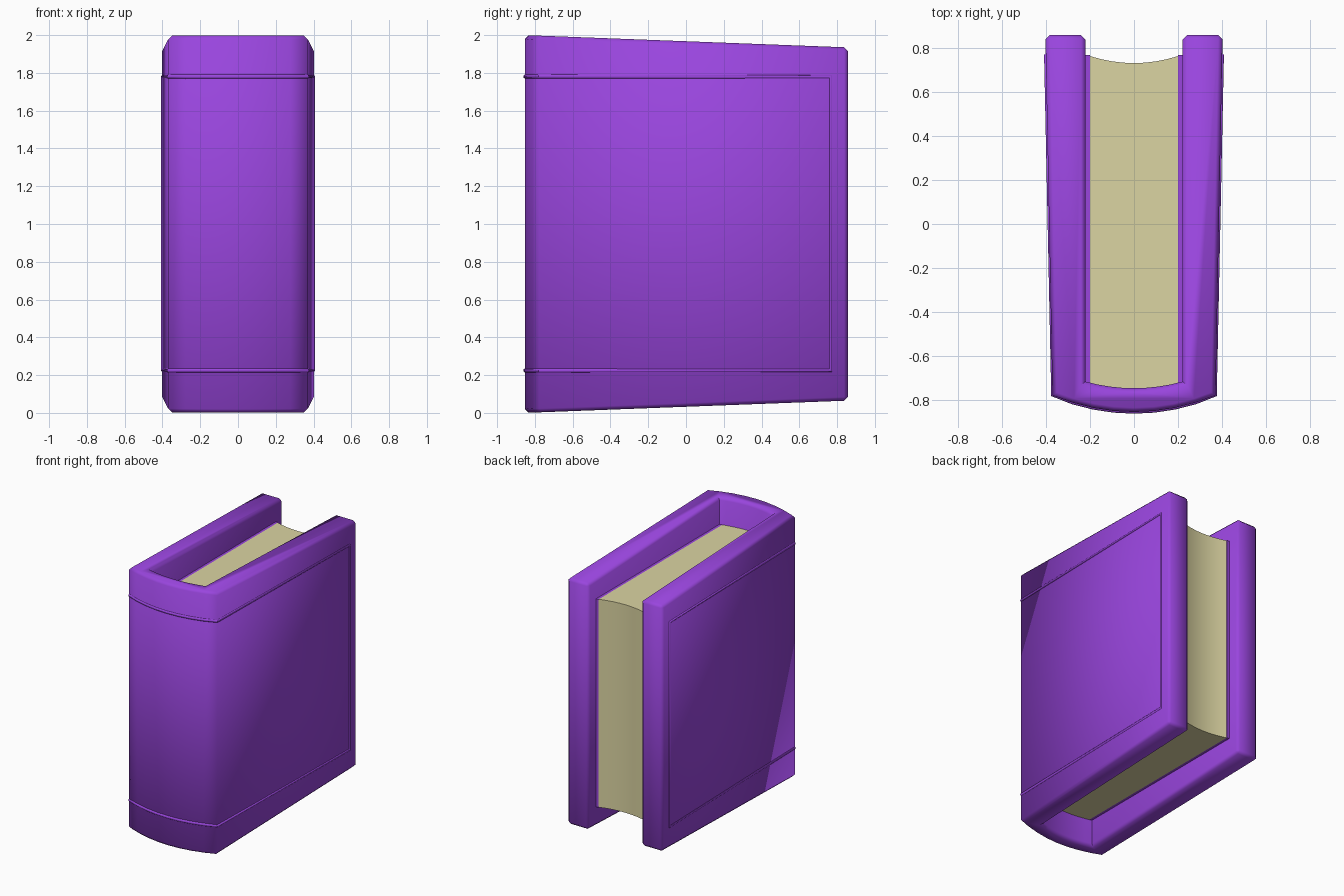
import bpy, bmesh, math

if "Cube" in bpy.data.objects:
    bpy.data.objects.remove(bpy.data.objects["Cube"])


def material(name, rgb):
    m = bpy.data.materials.new(name)
    m.diffuse_color = (*rgb, 1.0)
    m.use_nodes = True
    m.node_tree.nodes["Principled BSDF"].inputs["Base Color"].default_value = m.diffuse_color
    return m


PURPLE = material("purple_leather", (0.32, 0.06, 0.73))
PAPER = material("cream_paper", (0.71, 0.66, 0.36))


def arc(x, y_edge, y_mid, n=8):
    """Shallow parabola from -x to +x, bulging to y_mid in the middle."""
    pts = []
    for i in range(n + 1):
        t = -1 + 2 * i / n
        pts.append((x * t, y_mid + (y_edge - y_mid) * t * t))
    return pts


def prism(name, outline, low, high, mat, bevel=0.0, sharp_y=None):
    """Extrude an xy outline between two height functions of y."""
    bm = bmesh.new()
    n = len(outline)
    bottom = [bm.verts.new((x, y, low(y))) for x, y in outline]
    top = [bm.verts.new((x, y, high(y))) for x, y in outline]
    bm.faces.new(bottom[::-1])
    bm.faces.new(top)
    for i in range(n):
        j = (i + 1) % n
        bm.faces.new((bottom[i], bottom[j], top[j], top[i]))
    bmesh.ops.recalc_face_normals(bm, faces=bm.faces)
    if bevel:
        # chamfer the top and bottom rims and the fore-edge corners
        edges = []
        for e in bm.edges:
            a, b = e.verts
            upright = (a.co.xy - b.co.xy).length < 1e-6
            if not upright or a.co.y > sharp_y:
                edges.append(e)
        bmesh.ops.bevel(bm, geom=edges, offset=bevel, segments=1,
                        profile=0.5, affect='EDGES')
    me = bpy.data.meshes.new(name)
    bm.to_mesh(me)
    bm.free()
    me.materials.append(mat)
    ob = bpy.data.objects.new(name, me)
    bpy.context.collection.objects.link(ob)
    smooth(ob, 50)
    return ob


def smooth(ob, angle):
    bpy.ops.object.select_all(action='DESELECT')
    ob.select_set(True)
    bpy.context.view_layer.objects.active = ob
    bpy.ops.object.shade_smooth_by_angle(angle=math.radians(angle))


# Cover: U-shaped section, slightly taller at the spine
BACK = 0.857
SPINE = arc(0.37, -0.778, -0.853)


def cover_low(y):
    return 0.065 * (y + 0.853) / 1.71


def cover_high(y):
    return 2.0 - cover_low(y)


outline = SPINE + [(0.402, BACK), (0.22, BACK)]
outline += arc(0.22, -0.715, -0.745)[::-1] + [(-0.22, BACK), (-0.402, BACK)]
prism("cover", outline, cover_low, cover_high, PURPLE, 0.02, 0.8)

# Page block with a hollow fore-edge
pages = arc(0.2, -0.73, -0.757) + arc(0.2, 0.762, 0.73)[::-1]
prism("pages", pages, lambda y: 0.21, lambda y: 1.79, PAPER)

# Thin endpapers between pages and boards
for side, label in ((-1, "left"), (1, "right")):
    x0, x1 = side * 0.2, side * 0.225
    strip = [(x0, -0.735), (x1, -0.735), (x1, 0.766), (x0, 0.766)]
    prism(label + "_endpaper", strip, lambda y: 0.21, lambda y: 1.79, PURPLE)

# Raised piping: one closed loop around both boards and the spine
INSET = 0.004
path = [(-0.4, 0.762)] + SPINE + [(0.4, 0.762)]
path = [(x - math.copysign(INSET, x) if abs(x) > 0.36 else x, y + INSET)
        for x, y in path]
loop = [(x, y, 1.78) for x, y in path] + [(x, y, 0.225) for x, y in path[::-1]]
curve = bpy.data.curves.new("raised_piping", 'CURVE')
curve.dimensions = '3D'
curve.bevel_depth = 0.012
curve.bevel_resolution = 2
spline = curve.splines.new('POLY')
spline.points.add(len(loop) - 1)
for p, co in zip(spline.points, loop):
    p.co = (*co, 1.0)
spline.use_cyclic_u = True
curve.materials.append(PURPLE)
piping = bpy.data.objects.new("raised_piping", curve)
bpy.context.collection.objects.link(piping)
bpy.ops.object.select_all(action='DESELECT')
piping.select_set(True)
bpy.context.view_layer.objects.active = piping
bpy.ops.object.convert(target='MESH')
smooth(bpy.context.view_layer.objects.active, 50)
